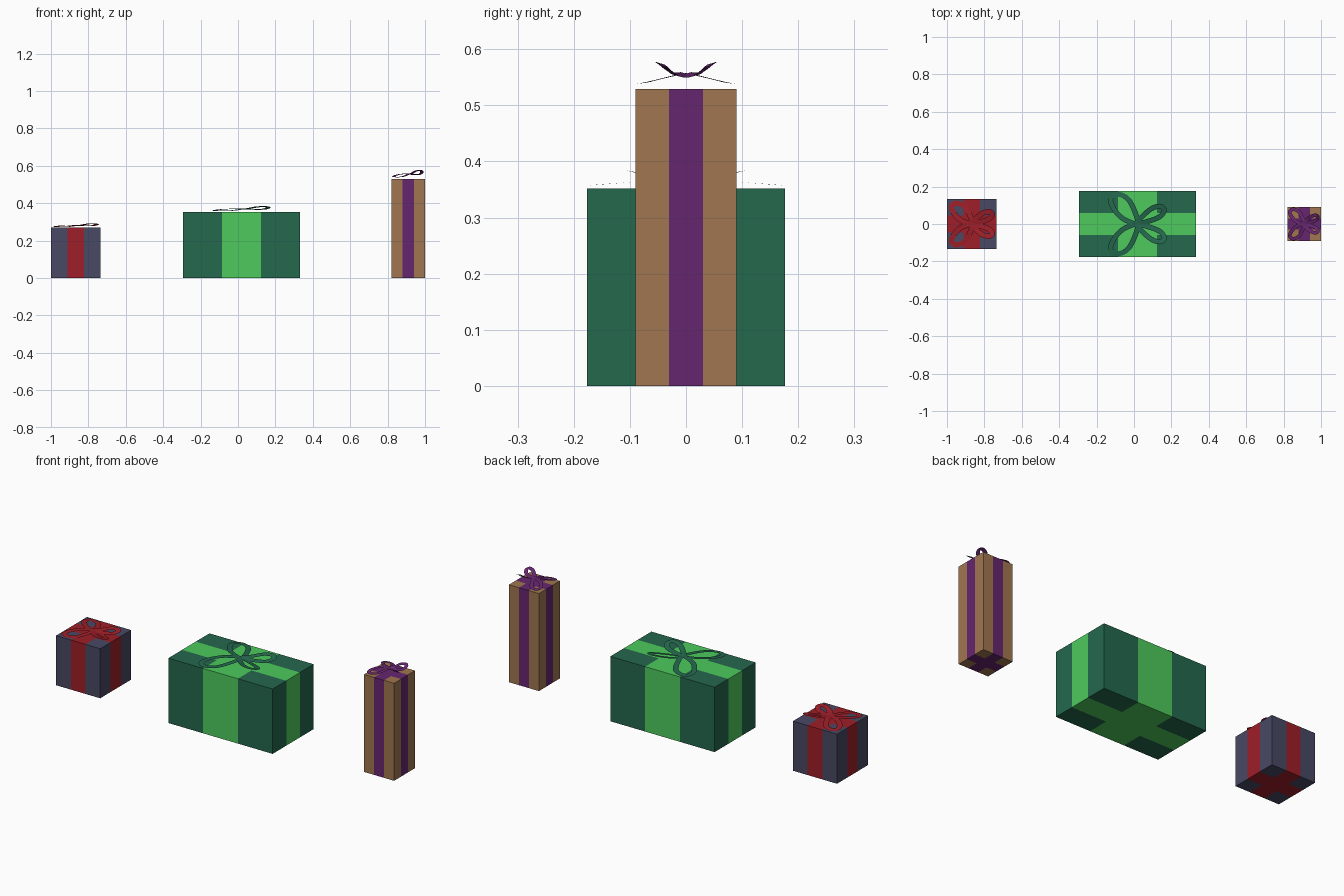
import bpy, bmesh
from mathutils import Vector

if "Cube" in bpy.data.objects:
    bpy.data.objects.remove(bpy.data.objects["Cube"])


def material(name, rgb):
    m = bpy.data.materials.new(name)
    m.diffuse_color = (*rgb, 1)
    m.use_nodes = True
    m.node_tree.nodes["Principled BSDF"].inputs["Base Color"].default_value = m.diffuse_color
    return m


def finish(name, bm, mats):
    mesh = bpy.data.meshes.new(name)
    bm.to_mesh(mesh)
    bm.free()
    for m in mats:
        mesh.materials.append(m)
    obj = bpy.data.objects.new(name, mesh)
    bpy.context.collection.objects.link(obj)
    return obj


# Wrapped box: every side cut in thirds, the middle third being the ribbon
def wrapped_box(name, cx, sx, sy, h, paper, ribbon):
    bm = bmesh.new()
    bmesh.ops.create_cube(bm, size=1)
    bmesh.ops.subdivide_edges(bm, edges=bm.edges[:], cuts=2, use_grid_fill=True)
    for f in bm.faces:
        c = f.calc_center_median()
        f.material_index = int(abs(c.x) < 0.1 or abs(c.y) < 0.1)
    for v in bm.verts:
        v.co = Vector((cx + v.co.x * sx, v.co.y * sy, (v.co.z + 0.5) * h))
    finish(name, bm, [paper, ribbon])


def smooth_loop(pts, steps=6):
    out, n = [], len(pts)
    for i in range(n):
        a, b, c, d = (Vector(pts[(i + k) % n]) for k in (-1, 0, 1, 2))
        for s in range(steps):
            t = s / steps
            out.append(0.5 * (2 * b + (c - a) * t + (2 * a - 5 * b + 4 * c - d) * t * t
                              + (3 * b - a - 3 * c + d) * t ** 3))
    return out


# Bow loop centrelines in unit space: x, y in -1..1, z in 0..1
LARGE_LOOP = [(0, 0.02, 0.5), (-0.48, 0.16, 0.44), (-0.8, 0.47, 0.28), (-0.9, 0.76, 0.13),
              (-0.7, 0.91, 0.06), (-0.36, 0.8, 0.11), (-0.12, 0.45, 0.29)]
SMALL_LOOP = [(0, 0.02, 0.5), (0.2, 0.26, 0.5), (0.5, 0.48, 0.85), (0.78, 0.54, 0.95),
              (0.91, 0.42, 0.75), (0.75, 0.22, 0.42), (0.35, 0.08, 0.4)]


# Bow: four flat ribbon loops, mirrored front to back
def bow(name, cx, rx, ry, z0, z1, width, mat):
    bm = bmesh.new()
    for points in (LARGE_LOOP, SMALL_LOOP):
        for side in (1, -1):
            path = [Vector((cx + p.x * rx, side * p.y * ry, z0 + p.z * (z1 - z0)))
                    for p in smooth_loop(points)]
            n = len(path)
            rows = []
            for i, p in enumerate(path):
                t = path[(i + 1) % n] - path[i - 1]
                nrm = Vector((-t.y, t.x, 0)).normalized() * width / 2
                # bank the ribbon along with the slope of its loop
                slope = -0.13 if points is LARGE_LOOP else 0.3
                nrm.z = nrm.y * side * slope * (z1 - z0) / 0.04
                rows.append((bm.verts.new(p + nrm), bm.verts.new(p - nrm)))
            for i in range(n):
                a, b = rows[i], rows[(i + 1) % n]
                bm.faces.new((a[0], a[1], b[1], b[0]))
    bm.normal_update()
    for f in bm.faces:
        if f.normal.z < 0:
            f.normal_flip()
    finish(name, bm, [mat])


slate = material("slate_paper", (0.065, 0.065, 0.127))
red = material("red_ribbon", (0.34, 0.013, 0.021))
dark_green = material("green_paper", (0.018, 0.138, 0.076))
bright_green = material("green_ribbon", (0.074, 0.59, 0.107))
tan = material("tan_paper", (0.352, 0.181, 0.08))
purple = material("purple_ribbon", (0.133, 0.019, 0.156))

# Small cube gift
wrapped_box("small_gift_box", -0.867, 0.265, 0.265, 0.269, slate, red)
bow("small_gift_bow", -0.867, 0.12, 0.122, 0.272, 0.291, 0.028, red)

# Wide gift
wrapped_box("wide_gift_box", 0.018, 0.626, 0.352, 0.352, dark_green, bright_green)
bow("wide_gift_bow", 0.018, 0.158, 0.175, 0.357, 0.383, 0.027, dark_green)

# Tall gift
wrapped_box("tall_gift_box", 0.91, 0.18, 0.18, 0.529, tan, purple)
bow("tall_gift_bow", 0.908, 0.083, 0.086, 0.537, 0.577, 0.019, purple)
